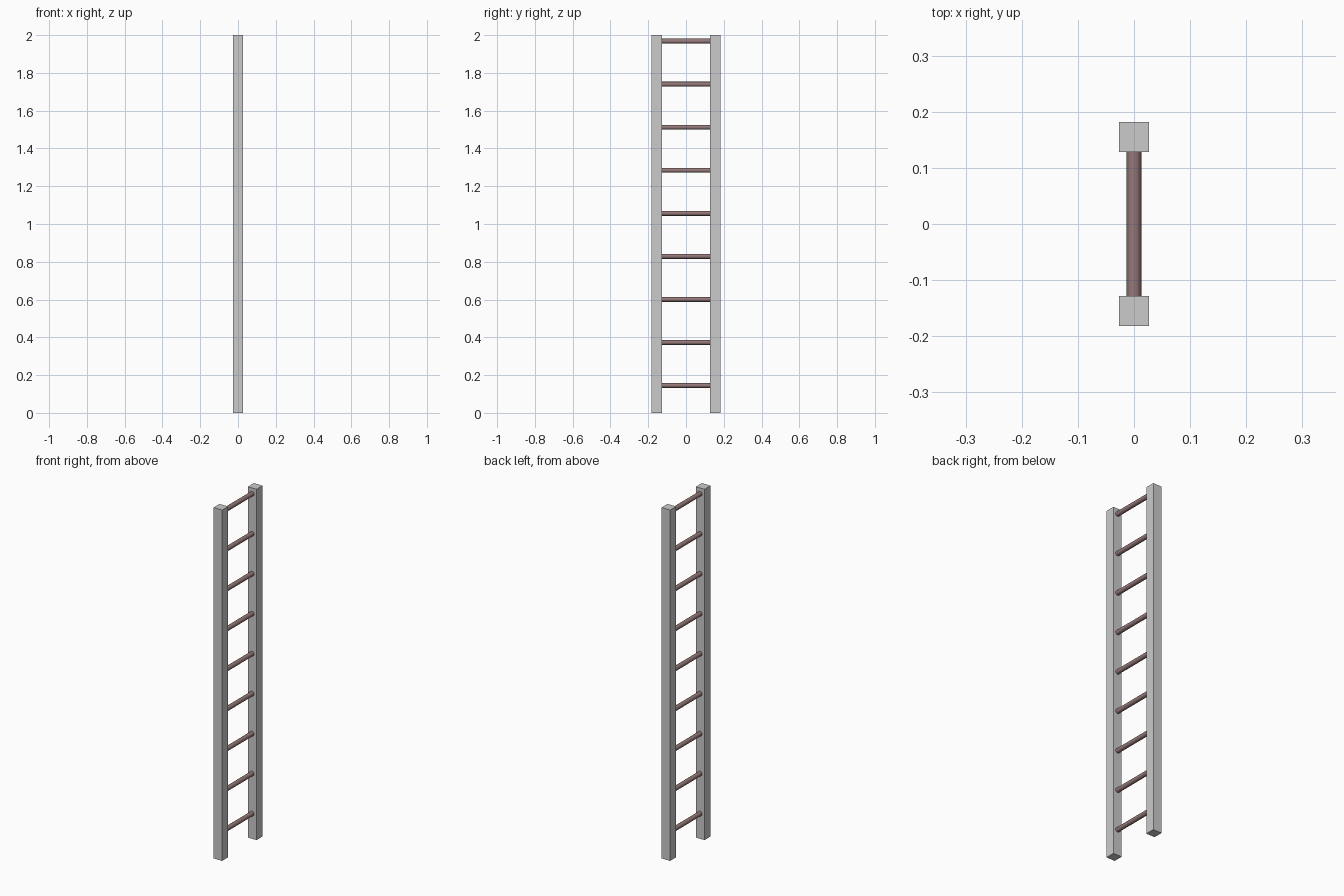
import bpy
from math import pi

if "Cube" in bpy.data.objects:
    bpy.data.objects.remove(bpy.data.objects["Cube"])

HEIGHT = 2.0
RAIL_W = 0.054       # square rail section
RAIL_Y = 0.155       # rail centre offset
RUNG_R = 0.013
RUNG_COUNT = 9
FIRST_Z, LAST_Z = 0.145, 1.968

rung_mat = bpy.data.materials.new("rung_brown")
rung_mat.diffuse_color = (0.30, 0.19, 0.19, 1)
rung_mat.use_nodes = True
rung_mat.node_tree.nodes["Principled BSDF"].inputs["Base Color"].default_value = rung_mat.diffuse_color

# Two square upright rails
for name, side in (("front_rail", -1), ("back_rail", 1)):
    bpy.ops.mesh.primitive_cube_add(size=1, location=(0, side * RAIL_Y, HEIGHT / 2))
    rail = bpy.context.object
    rail.name = name
    rail.scale = (RAIL_W, RAIL_W, HEIGHT)
    bpy.ops.object.transform_apply(location=False, rotation=False, scale=True)

# Evenly spaced round rungs between the inner rail faces
step = (LAST_Z - FIRST_Z) / (RUNG_COUNT - 1)
for i in range(RUNG_COUNT):
    bpy.ops.mesh.primitive_cylinder_add(
        vertices=16, radius=RUNG_R, depth=2 * RAIL_Y - RAIL_W,
        location=(0, 0, FIRST_Z + i * step), rotation=(pi / 2, 0, 0))
    rung = bpy.context.object
    rung.name = f"rung_{i + 1}"
    rung.data.materials.append(rung_mat)
    bpy.ops.object.shade_smooth_by_angle()
